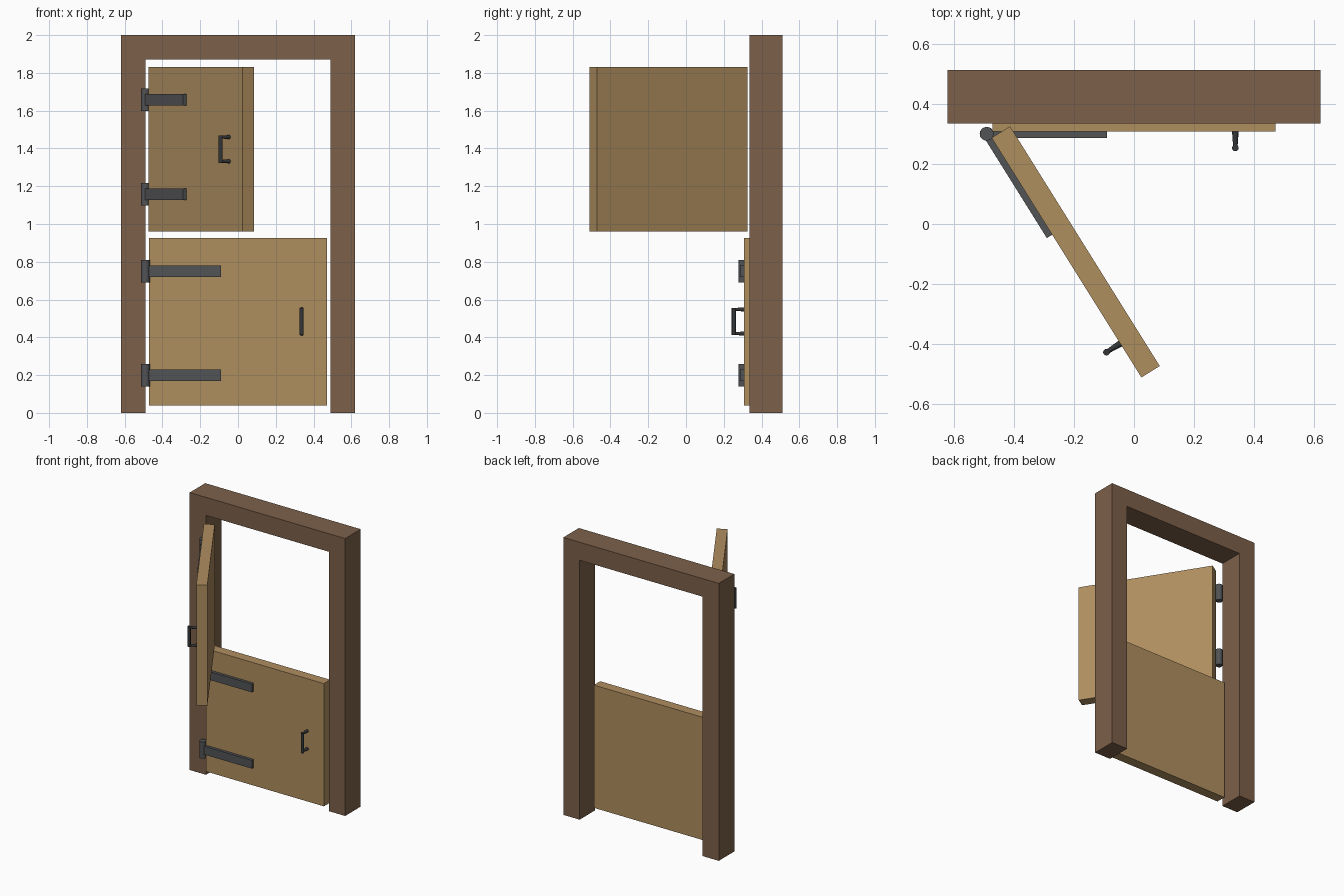
import bpy, bmesh, math
from mathutils import Matrix, Vector

if "Cube" in bpy.data.objects:
    bpy.data.objects.remove(bpy.data.objects["Cube"])


def material(name, rgb):
    def lin(c):
        c /= 255
        return c / 12.92 if c <= 0.04045 else ((c + 0.055) / 1.055) ** 2.4
    m = bpy.data.materials.new(name)
    m.diffuse_color = (*[lin(c) for c in rgb], 1)
    m.use_nodes = True
    m.node_tree.nodes["Principled BSDF"].inputs["Base Color"].default_value = m.diffuse_color
    return m


FRAME = material("dark brown wood", (125, 96, 74))
WOOD = material("light brown wood", (175, 142, 95))
IRON = material("grey iron", (82, 83, 85))
BLACK = material("black iron", (52, 54, 56))


def add_box(bm, lo, hi):
    lo, hi = Vector(lo), Vector(hi)
    mat = Matrix.Translation((lo + hi) / 2) @ Matrix.Diagonal((*(hi - lo), 1))
    bmesh.ops.create_cube(bm, size=1, matrix=mat)


def add_rod(bm, a, b, r1, r2, sides=16):
    a, b = Vector(a), Vector(b)
    rot = Vector((0, 0, 1)).rotation_difference(b - a).to_matrix().to_4x4()
    bmesh.ops.create_cone(bm, cap_ends=True, segments=sides, radius1=r1, radius2=r2,
                          depth=(b - a).length, matrix=Matrix.Translation((a + b) / 2) @ rot)


def finish(bm, name, mat, loc=(0, 0, 0), angle=0, smooth=False):
    me = bpy.data.meshes.new(name)
    bm.to_mesh(me)
    bm.free()
    me.materials.append(mat)
    ob = bpy.data.objects.new(name, me)
    bpy.context.collection.objects.link(ob)
    ob.location = loc
    ob.rotation_euler.z = angle
    if smooth:
        bpy.ops.object.select_all(action='DESELECT')
        ob.select_set(True)
        bpy.context.view_layer.objects.active = ob
        bpy.ops.object.shade_smooth_by_angle(angle=math.radians(35))
    return ob


# Door frame: one U-shaped outline pushed back in depth
bm = bmesh.new()
outline = [(-.62, 0), (-.49, 0), (-.49, 1.87), (.49, 1.87),
           (.49, 0), (.62, 0), (.62, 2), (-.62, 2)]
face = bm.faces.new([bm.verts.new((x, .335, z)) for x, z in outline])
ext = bmesh.ops.extrude_face_region(bm, geom=[face])
bmesh.ops.translate(bm, vec=(0, .177, 0),
                    verts=[v for v in ext["geom"] if isinstance(v, bmesh.types.BMVert)])
bmesh.ops.recalc_face_normals(bm, faces=bm.faces)
finish(bm, "door_frame", FRAME)


# A door half with its hinges and handle, all placed relative to the hinge axis
def door_half(prefix, z0, z1, hinge_heights, handle_z, angle):
    pivot = (-.49, .30, 0)

    bm = bmesh.new()
    add_box(bm, (.02, .007, z0), (.96, .079, z1))
    finish(bm, prefix + "_door_leaf", WOOD, pivot, angle)

    for i, z in enumerate(hinge_heights):
        bm = bmesh.new()
        add_box(bm, (0, -.014, z - .03), (.40, .007, z + .03))
        finish(bm, f"{prefix}_hinge_strap_{i + 1}", IRON, pivot, angle)
        bm = bmesh.new()
        add_rod(bm, (0, 0, z - .06), (0, 0, z + .06), .023, .023)
        finish(bm, f"{prefix}_hinge_barrel_{i + 1}", IRON, pivot, angle, True)

    # Upright grip on two short stubs
    bm = bmesh.new()
    x, y = .827, -.047
    add_rod(bm, (x, y, handle_z - .072), (x, y, handle_z + .072), .011, .011)
    for s in (-1, 1):
        z = handle_z + s * .064
        add_rod(bm, (x, y, z), (x, .007, z), .007, .011)
    finish(bm, prefix + "_handle", BLACK, pivot, angle, True)


door_half("lower", .04, .925, (.20, .75), .484, 0)
door_half("upper", .96, 1.83, (1.158, 1.657), 1.396, math.radians(-58))
